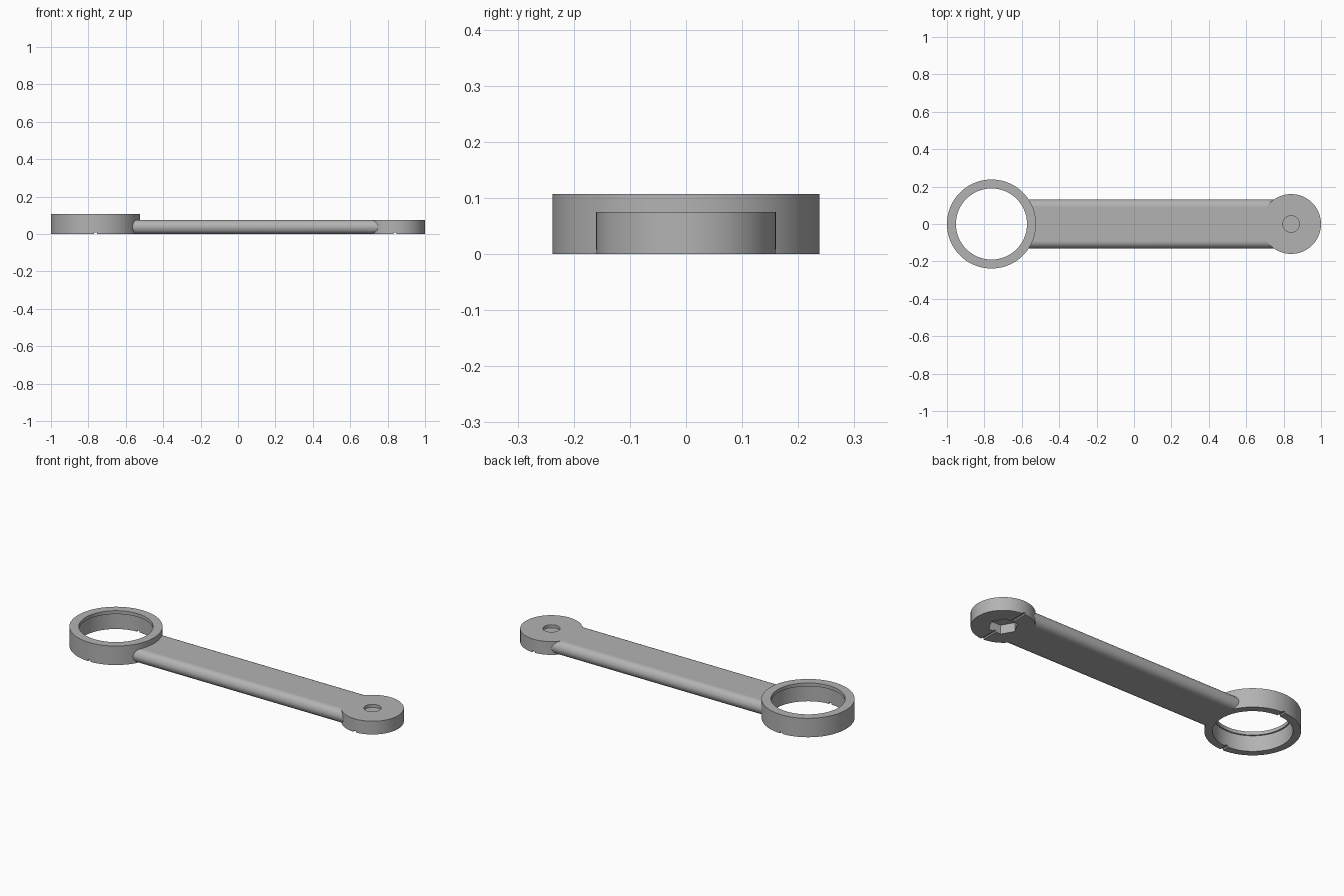
import bpy
import bmesh
from math import sin, cos, pi, radians

default = bpy.context.scene.objects.get("Cube")
if default:
    bpy.data.objects.remove(default, do_unlink=True)

RING_X, RING_R, RING_H = -0.762, 0.238, 0.107
BOSS_X, BOSS_R, BOSS_H = 0.84, 0.16, 0.075
BAR_HALF_WIDTH = 0.131

grey = bpy.data.materials.new("plain grey")
grey.use_nodes = True
colour = (0.45, 0.45, 0.45, 1)
grey.diffuse_color = colour
grey.node_tree.nodes["Principled BSDF"].inputs["Base Color"].default_value = colour


def cylinder(name, x, radius, bottom, top, sides=96, turn=0):
    bpy.ops.mesh.primitive_cylinder_add(
        vertices=sides, radius=radius, depth=top - bottom,
        location=(x, 0, (top + bottom) / 2), rotation=(0, 0, radians(turn)))
    obj = bpy.context.object
    obj.name = name
    return obj


def groove_cutter(x):
    bpy.ops.mesh.primitive_cube_add(size=1, location=(x, 0, 0))
    obj = bpy.context.object
    obj.name = "groove_cutter"
    obj.scale = (0.016, 0.6, 0.016)
    return obj


def cut(obj, *cutters):
    bpy.context.view_layer.update()
    for cutter in cutters:
        cutter.hide_render = True
        mod = obj.modifiers.new("cut", "BOOLEAN")
        mod.operation = "DIFFERENCE"
        mod.solver = "EXACT"
        mod.object = cutter
        bpy.context.view_layer.objects.active = obj
        bpy.ops.object.modifier_apply(modifier=mod.name)
        bpy.data.objects.remove(cutter, do_unlink=True)


def finish(obj):
    obj.data.materials.clear()
    obj.data.materials.append(grey)
    bpy.ops.object.select_all(action="DESELECT")
    obj.select_set(True)
    bpy.context.view_layer.objects.active = obj
    bpy.ops.object.shade_smooth_by_angle(angle=radians(30))


# Large ring: wide bore from below, narrow lip at the top, groove underneath
ring = cylinder("large_ring", RING_X, RING_R, 0, RING_H)
cut(ring,
    cylinder("lip_cutter", RING_X, 0.19, -0.1, 0.2),
    cylinder("bore_cutter", RING_X, 0.198, -0.1, 0.088),
    groove_cutter(RING_X))
finish(ring)

# Small round end: blind hole on top, hexagonal nut pocket and groove below
boss = cylinder("small_end", BOSS_X, BOSS_R, 0, BOSS_H)
cut(boss,
    cylinder("hole_cutter", BOSS_X, 0.044, 0.058, 0.2, 48),
    cylinder("pocket_cutter", BOSS_X, 0.075, -0.1, 0.05, 6, 30),
    groove_cutter(BOSS_X))
finish(boss)

# Connecting bar: flat section with half-round sides
r = BOSS_H / 2
bm = bmesh.new()
section = []
for side in (1, -1):
    for i in range(17):
        a = pi / 2 - pi * i / 16
        section.append((RING_X, side * (BAR_HALF_WIDTH - r + r * cos(a)), r + side * r * sin(a)))
face = bm.faces.new([bm.verts.new(p) for p in section])
moved = bmesh.ops.extrude_face_region(bm, geom=[face])["geom"]
bmesh.ops.translate(bm, vec=(BOSS_X - RING_X, 0, 0),
                    verts=[v for v in moved if isinstance(v, bmesh.types.BMVert)])
bmesh.ops.recalc_face_normals(bm, faces=bm.faces)
mesh = bpy.data.meshes.new("connecting_bar")
bm.to_mesh(mesh)
bm.free()
bar = bpy.data.objects.new("connecting_bar", mesh)
bpy.context.collection.objects.link(bar)
cut(bar,
    cylinder("ring_clearance", RING_X, RING_R - 0.004, -0.1, 0.2),
    cylinder("boss_clearance", BOSS_X, BOSS_R - 0.004, -0.1, 0.2))
finish(bar)
